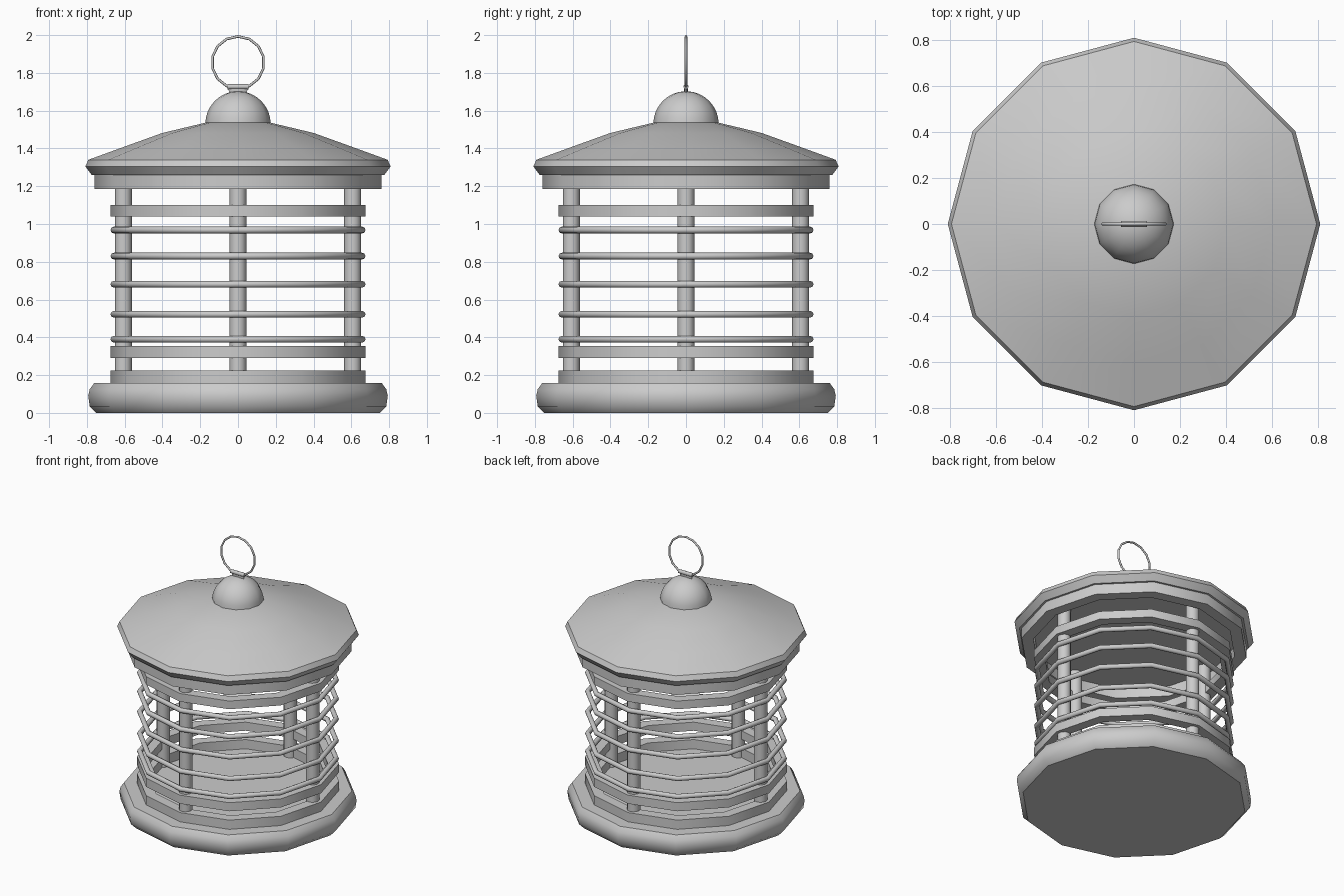
import bpy, bmesh, math
from mathutils import Matrix

cube = bpy.data.objects.get("Cube")
if cube:
    bpy.data.objects.remove(cube)

SIDES = 12
grey = bpy.data.materials.new("grey_metal")
grey.use_nodes = True
COLOUR = (0.6, 0.6, 0.6, 1)
grey.diffuse_color = COLOUR
grey.node_tree.nodes["Principled BSDF"].inputs["Base Color"].default_value = COLOUR


def finish(name, bm, angle=40):
    """Turn a bmesh into a smooth shaded object."""
    bmesh.ops.recalc_face_normals(bm, faces=bm.faces)
    mesh = bpy.data.meshes.new(name)
    bm.to_mesh(mesh)
    bm.free()
    mesh.materials.append(grey)
    obj = bpy.data.objects.new(name, mesh)
    bpy.context.collection.objects.link(obj)
    bpy.ops.object.select_all(action='DESELECT')
    obj.select_set(True)
    bpy.context.view_layer.objects.active = obj
    bpy.ops.object.shade_smooth_by_angle(angle=math.radians(angle))
    return obj


def lathe(name, profile, closed=False, sides=SIDES, matrix=Matrix(), angle=40):
    """Sweep (radius, height) points about the z axis; closed makes a ring."""
    bm = bmesh.new()
    rings = []
    for i in range(sides):
        a = math.tau * i / sides
        rings.append([bm.verts.new((r * math.cos(a), r * math.sin(a), z)) for r, z in profile])
    n = len(profile)
    for i in range(sides):
        a, b = rings[i], rings[(i + 1) % sides]
        for j in range(n if closed else n - 1):
            k = (j + 1) % n
            bm.faces.new((a[j], b[j], b[k], a[k]))
    if not closed:
        for j in (0, n - 1):
            bm.faces.new([ring[j] for ring in rings])
    bm.transform(matrix)
    return finish(name, bm, angle)


def band(name, inner, outer, low, high):
    return lathe(name, [(inner, low), (outer, low), (outer, high), (inner, high)], closed=True)


def wire_ring(name, radius, tube, sides=SIDES, matrix=Matrix()):
    section = [(radius + tube * math.cos(math.tau * k / 8), tube * math.sin(math.tau * k / 8))
               for k in range(8)]
    return lathe(name, section, True, sides, matrix, 50)


# Base with rounded edge
lathe("base", [(0.75, 0), (0.785, 0.035), (0.793, 0.09), (0.785, 0.125), (0.762, 0.157)])

# Flat bands of the cage and the collar under the roof
band("floor_band", 0.60, 0.675, 0.15, 0.225)
band("lower_band", 0.60, 0.675, 0.29, 0.353)
band("upper_band", 0.60, 0.675, 1.04, 1.10)
band("roof_collar", 0.68, 0.76, 1.185, 1.27)

# Thin cage wires
for i, z in enumerate((0.39, 0.522, 0.681, 0.83, 0.968)):
    wire_ring(f"cage_wire_{i + 1}", 0.657, 0.018, matrix=Matrix.Translation((0, 0, z)))

# Four posts
for i in range(4):
    a = i * math.pi / 2
    place = Matrix.Translation((0.607 * math.cos(a), 0.607 * math.sin(a), 0))
    lathe(f"post_{i + 1}", [(0.045, 0.15), (0.045, 1.27)], matrix=place)

# Roof with rolled eave
lathe("roof", [(0.775, 1.26), (0.808, 1.305), (0.792, 1.34), (0.6, 1.41),
               (0.4, 1.482), (0.17, 1.537)])

# Dome on the roof
dome = [(0.173 * math.cos(t), 1.53 + 0.173 * math.sin(t))
        for t in (math.radians(d) for d in range(0, 90, 11))]
lathe("dome", dome)

# Hanger clip and ring
along_x = Matrix.Translation((0, 0, 1.727)) @ Matrix.Rotation(math.pi / 2, 4, 'Y')
lathe("hanger_clip", [(0.014, -0.056), (0.014, 0.056)], sides=8, matrix=along_x, angle=50)
lathe("hanger_stem", [(0.045, 1.69), (0.052, 1.72)], sides=8,
      matrix=Matrix.Diagonal((1, 0.2, 1, 1)))
upright = (Matrix.Translation((0, 0, 1.855)) @ Matrix.Rotation(math.pi / 2, 4, 'X')
           @ Matrix.Rotation(math.pi / 2, 4, 'Z'))
wire_ring("hanger_ring", 0.138, 0.007, sides=14, matrix=upright)
